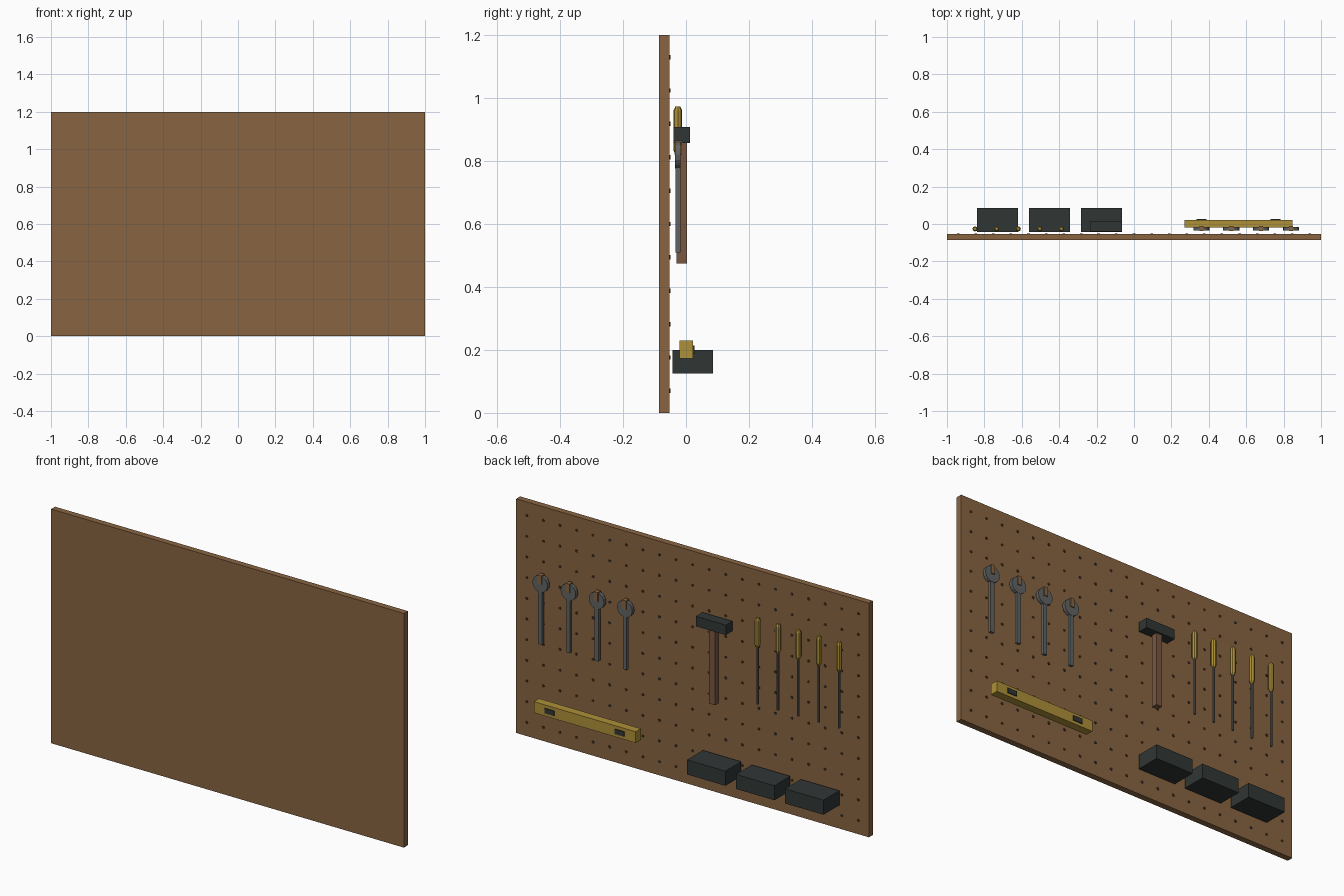
import bpy, bmesh, math
from mathutils import Matrix, Vector

if "Cube" in bpy.data.objects:
    bpy.data.objects.remove(bpy.data.objects["Cube"])


def material(name, r, g, b):
    m = bpy.data.materials.new(name)
    m.diffuse_color = (r, g, b, 1)
    m.use_nodes = True
    m.node_tree.nodes["Principled BSDF"].inputs["Base Color"].default_value = m.diffuse_color
    return m


WOOD = material("board_wood", 0.25, 0.13, 0.055)
HANDLE = material("handle_wood", 0.19, 0.095, 0.05)
HOLE = material("hole_dark", 0.05, 0.03, 0.015)
STEEL = material("steel", 0.12, 0.125, 0.125)
BLACK = material("black", 0.03, 0.037, 0.036)
YELLOW = material("yellow", 0.42, 0.28, 0.04)


def finish(bm, name, mat):
    bmesh.ops.recalc_face_normals(bm, faces=bm.faces)
    me = bpy.data.meshes.new(name)
    bm.to_mesh(me)
    bm.free()
    me.materials.append(mat)
    ob = bpy.data.objects.new(name, me)
    bpy.context.collection.objects.link(ob)
    return ob


def box(name, x, y, z, mat):
    """Box from (min, max) ranges."""
    bm = bmesh.new()
    size = [b - a for a, b in (x, y, z)]
    mid = Vector([(a + b) / 2 for a, b in (x, y, z)])
    bmesh.ops.create_cube(bm, size=1, matrix=Matrix.Translation(mid) @ Matrix.Diagonal((*size, 1)))
    return finish(bm, name, mat)


def disc(bm, x, z, y0, y1, r, sides):
    """Cylinder whose axis runs along y."""
    m = Matrix.Translation((x, (y0 + y1) / 2, z)) @ Matrix.Rotation(math.pi / 2, 4, "X")
    bmesh.ops.create_cone(bm, cap_ends=True, segments=sides, radius1=r, radius2=r,
                          depth=y1 - y0, matrix=m)


def lathe(name, x, y, profile, sides, mat):
    """Upright turned part from (radius, z) points."""
    bm = bmesh.new()
    rings = []
    for r, z in profile:
        rings.append([bm.verts.new((x + r * math.cos(a), y + r * math.sin(a), z))
                      for a in (2 * math.pi * i / sides for i in range(sides))])
    for lo, hi in zip(rings, rings[1:]):
        for i in range(sides):
            j = (i + 1) % sides
            bm.faces.new((lo[i], lo[j], hi[j], hi[i]))
    bm.faces.new(rings[0])
    bm.faces.new(rings[-1])
    return finish(bm, name, mat)


# Board with its grid of peg holes
box("board", (-1, 1), (-0.085, -0.053), (0, 1.2), WOOD)
bm = bmesh.new()
for i in range(21):
    for j in range(11):
        disc(bm, -0.94 + 0.094 * i, 0.07 + 0.106 * j, -0.055, -0.05, 0.007, 8)
finish(bm, "peg_holes", HOLE)

# Screwdrivers
for i in range(5):
    x, y = -0.85 + 0.1155 * i, -0.026
    lathe(f"screwdriver_shaft_{i}", x, y, [(0.006, 0.53), (0.006, 0.84)], 8, STEEL)
    lathe(f"screwdriver_handle_{i}", x, y,
          [(0.008, 0.822), (0.014, 0.835), (0.014, 0.96), (0.008, 0.973)], 8, YELLOW)

# Hammer
box("hammer_handle", (-0.167, -0.133), (-0.03, 0.003), (0.475, 0.86), HANDLE)
box("hammer_head", (-0.235, -0.065), (-0.04, 0.013), (0.857, 0.908), BLACK)

# Wrenches: shaft, round head and jaw gap
for i in range(4):
    x = 0.36 + 0.16 * i
    box(f"wrench_shaft_{i}", (x - 0.011, x + 0.011), (-0.033, -0.018), (0.51, 0.80), STEEL)
    bm = bmesh.new()
    disc(bm, x, 0.82, -0.035, -0.017, 0.043, 16)
    finish(bm, f"wrench_head_{i}", STEEL)
    box(f"wrench_jaw_{i}", (x - 0.011, x + 0.011), (-0.037, -0.012), (0.82, 0.866), WOOD)

# Spirit level with two windows
box("level_body", (0.27, 0.847), (-0.02, 0.022), (0.173, 0.23), YELLOW)
for i, x in enumerate((0.36, 0.757)):
    box(f"level_window_{i}", (x - 0.027, x + 0.027), (0.015, 0.027), (0.189, 0.214), BLACK)

# Storage bins
for i in range(3):
    x = -0.73 + 0.278 * i
    box(f"bin_{i}", (x - 0.109, x + 0.109), (-0.043, 0.085), (0.125, 0.2), BLACK)
